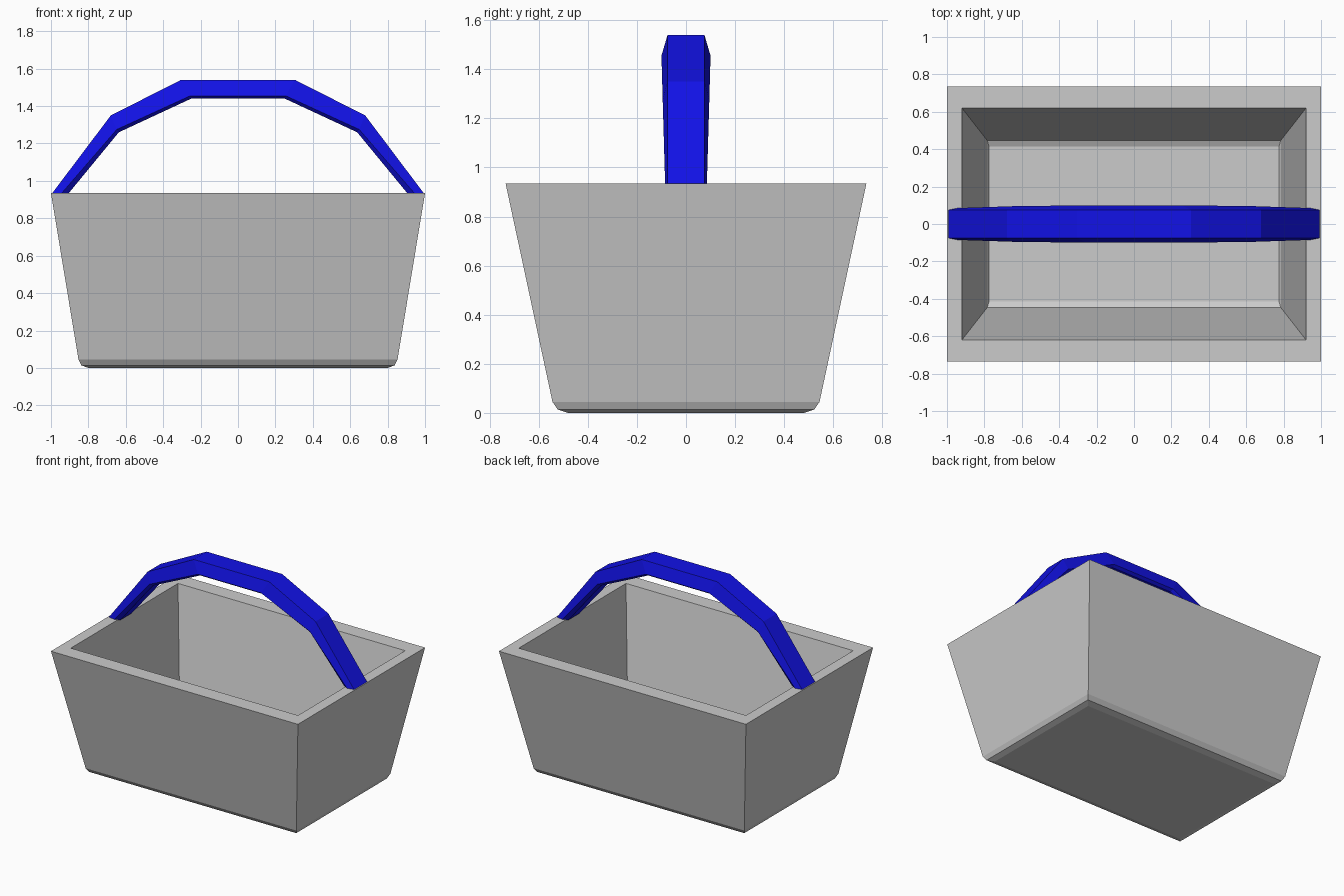
import bpy, bmesh

if "Cube" in bpy.data.objects:
    bpy.data.objects.remove(bpy.data.objects["Cube"])


def loft(name, rings):
    """Skin a list of closed rings with quads and cap both ends."""
    bm = bmesh.new()
    loops = [[bm.verts.new(p) for p in ring] for ring in rings]
    for a, b in zip(loops, loops[1:]):
        n = len(a)
        for i in range(n):
            j = (i + 1) % n
            bm.faces.new((a[i], a[j], b[j], b[i]))
    bm.faces.new(loops[0])
    bm.faces.new(loops[-1])
    bmesh.ops.recalc_face_normals(bm, faces=bm.faces)
    mesh = bpy.data.meshes.new(name)
    bm.to_mesh(mesh)
    bm.free()
    obj = bpy.data.objects.new(name, mesh)
    bpy.context.collection.objects.link(obj)
    return obj


def rect(x, y, z):
    return [(-x, -y, z), (x, -y, z), (x, y, z), (-x, y, z)]


# Tub: outside from the chamfered base up, over the rim, down to the inner floor
tub_profile = [
    (0.80, 0.48, 0.0), (0.838, 0.523, 0.014), (0.853, 0.544, 0.045),
    (1.0, 0.735, 0.935), (0.92, 0.62, 0.935),
    (0.785, 0.447, 0.105), (0.775, 0.415, 0.09),
]
loft("basket_tub", [rect(*p) for p in tub_profile])

# Handle: six-sided section, each station gives (x, z, half width) for the
# outer edge, widest edge and inner edge
half_handle = [
    [(0.995, 0.932, 0.075), (0.945, 0.932, 0.085), (0.907, 0.932, 0.065)],
    [(0.68, 1.35, 0.075), (0.648, 1.275, 0.095), (0.637, 1.26, 0.075)],
    [(0.305, 1.54, 0.075), (0.255, 1.455, 0.10), (0.25, 1.44, 0.08)],
]


def section(station, side):
    front = [(side * x, -w, z) for x, z, w in station]
    back = [(side * x, w, z) for x, z, w in reversed(station)]
    return front + back


handle = loft("carry_handle",
              [section(s, 1) for s in half_handle]
              + [section(s, -1) for s in reversed(half_handle)])
blue = bpy.data.materials.new("blue")
blue.diffuse_color = (0.006, 0.006, 0.8, 1)
blue.use_nodes = True
blue.node_tree.nodes["Principled BSDF"].inputs["Base Color"].default_value = blue.diffuse_color
handle.data.materials.append(blue)
